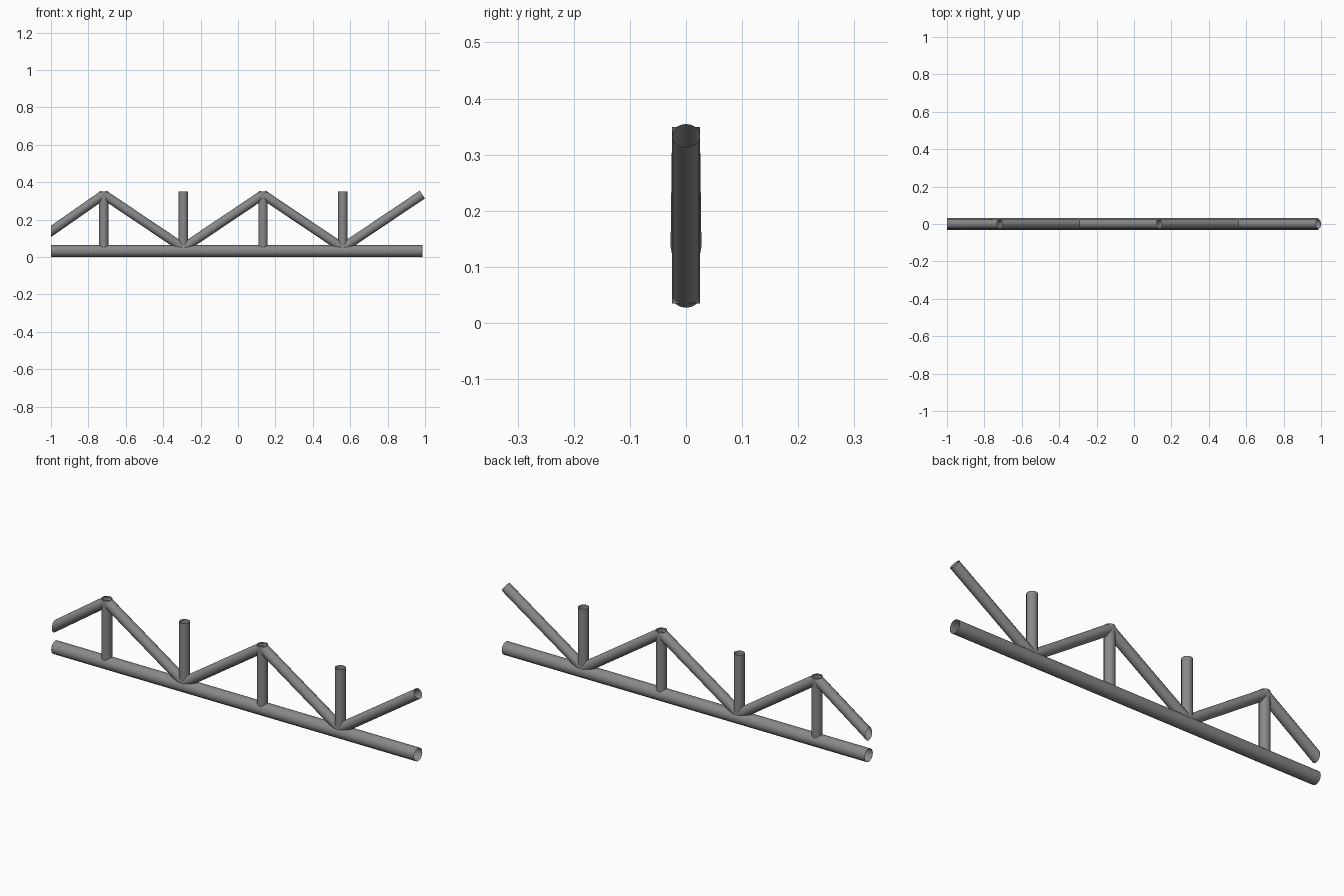
import bpy, bmesh
from math import cos, sin, pi
from mathutils import Vector

if "Cube" in bpy.data.objects:
    bpy.data.objects.remove(bpy.data.objects["Cube"])

SIDES = 16
BAY = 0.426
NODES = [0.986 - BAY * k for k in range(1, 5)]   # panel points, right to left
LOW, HIGH = 0.048, 0.334                         # diagonal axis end heights

# Dark steel
steel = bpy.data.materials.new("dark_steel")
steel.diffuse_color = (0.25, 0.25, 0.25, 1)
steel.use_nodes = True
steel.node_tree.nodes["Principled BSDF"].inputs["Base Color"].default_value = steel.diffuse_color


def tube(name, start, end, radius, cut_x=None, flare=1.0):
    """Open-ended thin tube in the xz plane; the end can be cut at a vertical plane."""
    a, b = Vector(start), Vector(end)
    d = (b - a).normalized()
    side = Vector((0, 1, 0))
    up = d.cross(side)
    bm = bmesh.new()
    rings = []
    for i, p in enumerate((a, b)):
        ring = []
        for k in range(SIDES):
            t = 2 * pi * k / SIDES
            f = flare if i else 1.0
            v = p + side * (radius * f * cos(t)) + up * (radius * sin(t))
            if i and cut_x is not None:
                v += d * ((cut_x - v.x) / d.x)
            ring.append(bm.verts.new(v))
        rings.append(ring)
    for k in range(SIDES):
        n = (k + 1) % SIDES
        bm.faces.new((rings[0][k], rings[1][k], rings[1][n], rings[0][n])).smooth = True
    # outward normals
    bm.normal_update()
    face = bm.faces[:][0]
    c = face.calc_center_median() - a
    if face.normal.dot(c - d * c.dot(d)) < 0:
        bmesh.ops.reverse_faces(bm, faces=bm.faces[:])
    mesh = bpy.data.meshes.new(name)
    bm.to_mesh(mesh)
    bm.free()
    mesh.materials.append(steel)
    obj = bpy.data.objects.new(name, mesh)
    bpy.context.collection.objects.link(obj)
    return obj


# Bottom chord
tube("bottom_chord", (-1, 0, 0.032), (0.986, 0, 0.032), 0.032)

# Vertical posts
for i, x in enumerate(NODES):
    tube(f"post_{i + 1}", (x, 0, 0.035), (x, 0, 0.349), 0.025)

# Zigzag diagonals, meeting at the low end on every other node
for i, x in enumerate(NODES):
    z0, z1 = (LOW, HIGH) if i % 2 == 0 else (HIGH, LOW)
    tube(f"diagonal_{i + 1}", (x, 0, z0), (x + BAY, 0, z1), 0.025)

# Left diagonal, trimmed vertically at the end of the chord
x = NODES[-1]
tube("trimmed_diagonal", (x, 0, HIGH), (x - BAY, 0, LOW - 0.012), 0.025, cut_x=-1.0, flare=1.1)
